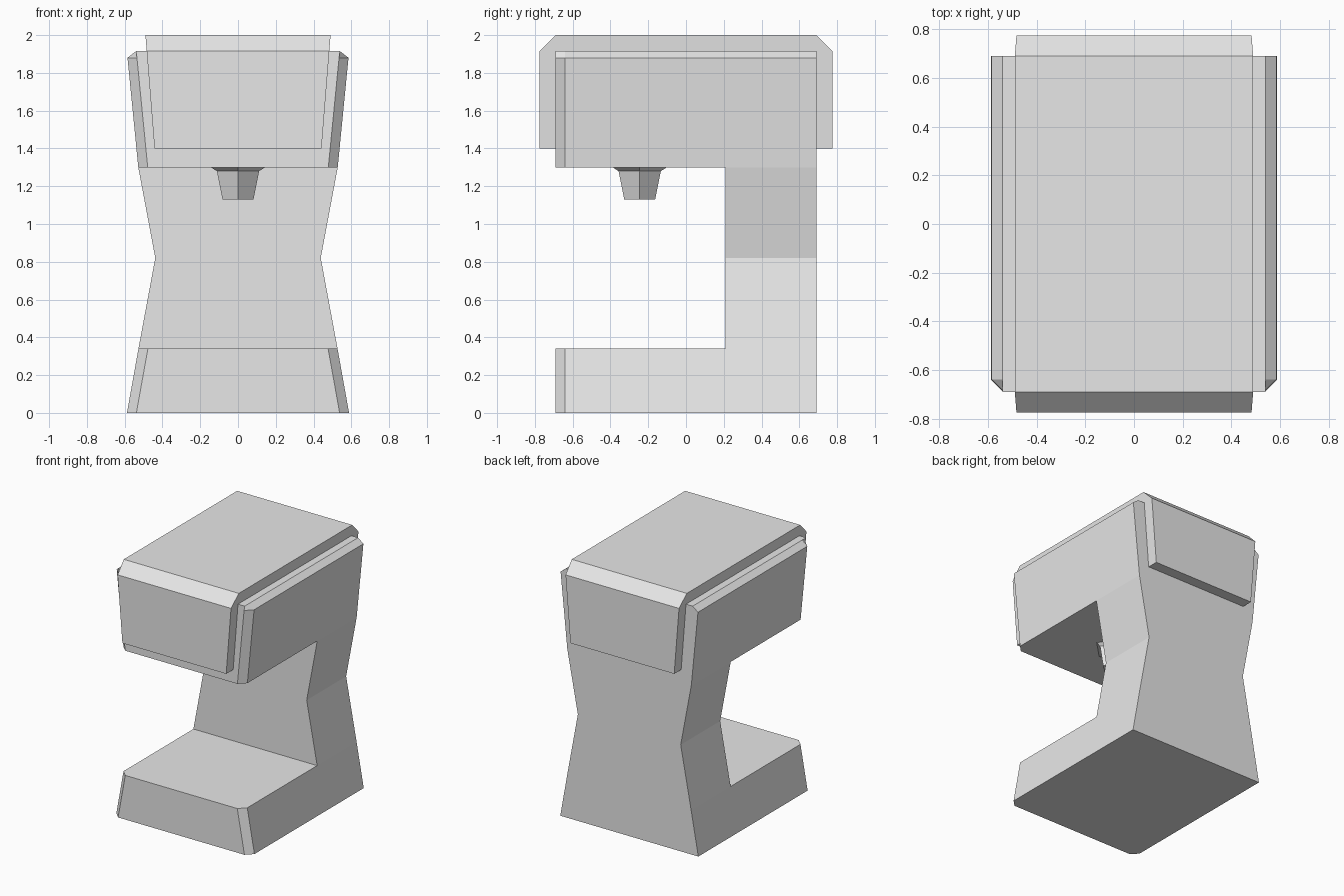
import bpy
import bmesh
import math
from mathutils import Matrix

cube = bpy.data.objects.get("Cube")
if cube:
    bpy.data.objects.remove(cube, do_unlink=True)

grey = bpy.data.materials.new("light grey")
grey.use_nodes = True
grey.diffuse_color = (0.8, 0.8, 0.8, 1)
grey.node_tree.nodes["Principled BSDF"].inputs["Base Color"].default_value = (0.8, 0.8, 0.8, 1)


def finish(name, bm):
    bmesh.ops.recalc_face_normals(bm, faces=bm.faces)
    mesh = bpy.data.meshes.new(name)
    bm.to_mesh(mesh)
    bm.free()
    mesh.materials.append(grey)
    obj = bpy.data.objects.new(name, mesh)
    bpy.context.collection.objects.link(obj)
    return obj


def mirror_solid(bm):
    """Turn a +x side panel into a solid that is symmetric about x = 0."""
    side = list(bm.faces)
    new = bmesh.ops.extrude_face_region(bm, geom=side, use_keep_orig=True)["geom"]
    for v in new:
        if isinstance(v, bmesh.types.BMVert):
            v.co.x *= -1


# Body: C-shaped side panel with a pinched waist and chamfered front corners
FRONT, CHAMFER = -0.69, 0.05
columns = [FRONT, FRONT + CHAMFER, 0.21, 0.69]
rows = [(0, 0.588), (0.34, 0.527), (0.82, 0.438), (1.3, 0.528), (1.88, 0.585), (1.915, 0.54)]
open_rows = (1, 2)  # the cup space in front of the column

bm = bmesh.new()
grid = {}


def vert(c, r):
    if (c, r) not in grid:
        z, half = rows[r]
        if c == 0 and r < len(rows) - 1:
            half -= CHAMFER
        grid[c, r] = bm.verts.new((half, columns[c], z))
    return grid[c, r]


for c in range(len(columns) - 1):
    for r in range(len(rows) - 1):
        if r in open_rows and c < 2:
            continue
        bm.faces.new([vert(c, r), vert(c + 1, r), vert(c + 1, r + 1), vert(c, r + 1)])
mirror_solid(bm)
finish("body", bm)

# Lid: bevelled cover that tapers downward and overhangs front and back
bm = bmesh.new()
half_outline = [(0.775, 1.4), (0.775, 1.915), (0.69, 2.0)]
outline = half_outline + [(-y, z) for y, z in reversed(half_outline)]
bm.faces.new([bm.verts.new((0.49 - (2 - z) * 0.08, y, z)) for y, z in outline])
mirror_solid(bm)
finish("lid", bm)

# Spout: flared collar and a tapering four-sided nozzle
for name, low, high, r_low, r_high in (
    ("spout_collar", 1.28, 1.301, 0.112, 0.145),
    ("spout_nozzle", 1.13, 1.28, 0.082, 0.112),
):
    bm = bmesh.new()
    bmesh.ops.create_cone(
        bm, cap_ends=True, segments=4, radius1=r_low, radius2=r_high, depth=high - low,
        matrix=Matrix.Translation((0, -0.245, (low + high) / 2)))
    # Keep one corner pointing straight to the front
    corner = max((v.co for v in bm.verts), key=lambda p: p.x)
    angle = math.atan2(corner.y + 0.245, corner.x)
    bmesh.ops.rotate(bm, verts=bm.verts, cent=(0, -0.245, 0),
                     matrix=Matrix.Rotation(-angle, 3, "Z"))
    finish(name, bm)
